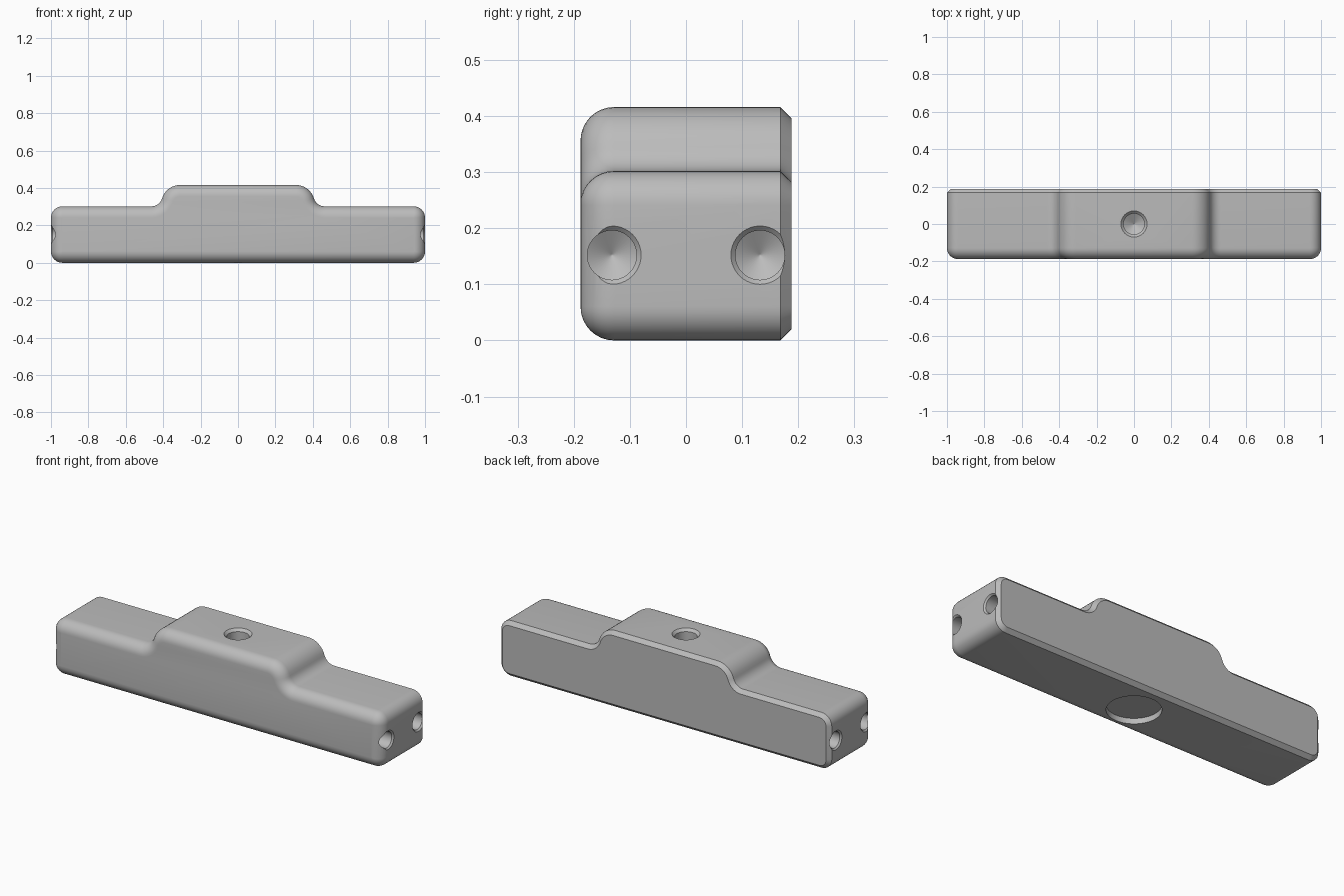
import bpy, bmesh, math
from mathutils import Matrix, Vector

cube = bpy.data.objects.get("Cube")
if cube:
    bpy.data.objects.remove(cube)

grey = bpy.data.materials.new("satin grey")
grey.use_nodes = True
colour = (0.5, 0.5, 0.5, 1)
grey.diffuse_color = colour
grey.node_tree.nodes["Principled BSDF"].inputs["Base Color"].default_value = colour

LENGTH, HALF_DEPTH, LOW, HIGH = 1.0, 0.188, 0.302, 0.416
CORNER, CREST, VALLEY = 0.061, 0.1, 0.06    # profile arc radii
FILLET, CHAMFER = 0.06, 0.02                # front and back edges
STEPS = 8


def arc(cx, cz, radius, start, end):
    for i in range(STEPS + 1):
        a = start + (end - start) * i / STEPS
        yield cx + radius * math.cos(a), cz + radius * math.sin(a)


def outline(inset):
    """Stepped outline, pulled inwards by an even inset."""
    crest_x, crest_z = 0.31, HIGH - CREST
    valley_z = LOW + VALLEY
    rise = valley_z - crest_z
    run = math.sqrt((CREST + VALLEY) ** 2 - rise ** 2)
    tilt = math.atan2(rise, run)
    end_x = LENGTH - CORNER
    quarter = math.pi / 2
    half = list(arc(end_x, CORNER, CORNER - inset, -quarter, 0))
    half += arc(end_x, LOW - CORNER, CORNER - inset, 0, quarter)
    half += arc(crest_x + run, valley_z, VALLEY + inset, -quarter, tilt - math.pi)
    half += arc(crest_x, crest_z, CREST - inset, tilt, quarter)
    return half + [(-x, z) for x, z in reversed(half)]


def finish(bm, name):
    bmesh.ops.recalc_face_normals(bm, faces=bm.faces)
    mesh = bpy.data.meshes.new(name)
    bm.to_mesh(mesh)
    bm.free()
    mesh.materials.append(grey)
    obj = bpy.data.objects.new(name, mesh)
    bpy.context.collection.objects.link(obj)
    return obj


def skin(bm, rings):
    for a, b in zip(rings, rings[1:]):
        for i in range(len(a)):
            j = (i + 1) % len(a)
            bm.faces.new((a[i], a[j], b[j], b[i]))
    bm.faces.new(rings[0])
    bm.faces.new(rings[-1])


# Stepped body: rounded front edge, straight sides, chamfered back edge
sections = []
for i in range(STEPS + 1):
    a = math.pi / 2 * i / STEPS
    sections.append((-HALF_DEPTH + FILLET * (1 - math.cos(math.pi / 2 - a)),
                     FILLET * (1 - math.sin(math.pi / 2 - a))))
sections = [(-HALF_DEPTH + FILLET * (1 - math.sin(math.pi / 2 * i / STEPS)),
             FILLET * (1 - math.cos(math.pi / 2 * i / STEPS)))
            for i in range(STEPS, -1, -1)]
sections += [(HALF_DEPTH - CHAMFER, 0), (HALF_DEPTH, CHAMFER)]
bm = bmesh.new()
skin(bm, [[bm.verts.new((x, y, z)) for x, z in outline(inset)] for y, inset in sections])
body = finish(bm, "stepped_body")


def drill(name, profile, position, direction):
    """Cut a round hole; profile lists (radius, depth) below the surface."""
    bm = bmesh.new()
    sides = 40
    rings = [[bm.verts.new((r * math.cos(math.tau * i / sides),
                            r * math.sin(math.tau * i / sides), d))
              for i in range(sides)] for r, d in profile]
    skin(bm, rings)
    turn = Vector((0, 0, 1)).rotation_difference(Vector(direction)).to_matrix().to_4x4()
    bmesh.ops.transform(bm, matrix=Matrix.Translation(position) @ turn, verts=bm.verts)
    cutter = finish(bm, name)
    cutter.hide_render = True
    cut = body.modifiers.new(name, 'BOOLEAN')
    cut.operation, cut.solver, cut.object = 'DIFFERENCE', 'EXACT', cutter
    bpy.context.view_layer.objects.active = body
    bpy.ops.object.modifier_apply(modifier=cut.name)
    bpy.data.objects.remove(cutter)


def countersunk(rim, bore, depth):
    sink = rim - bore
    return [(rim, -0.02), (rim, 0), (bore, sink), (bore, depth), (0.001, depth + bore * 0.6)]


# Countersunk holes in the ends and top, shallow round recess underneath
for side in (-1, 1):
    for y in (-0.132, 0.132):
        drill("end_hole", countersunk(0.052, 0.044, 0.15), (side * LENGTH, y, 0.152), (-side, 0, 0))
drill("top_hole", countersunk(0.07, 0.056, 0.2), (0, 0, HIGH), (0, 0, -1))
drill("base_recess", [(0.133, -0.02), (0.133, 0.03)], (0, 0, 0), (0, 0, 1))

# Smooth fillets with crisp hole rims and chamfers
bpy.ops.object.select_all(action='DESELECT')
body.select_set(True)
bpy.context.view_layer.objects.active = body
bpy.ops.object.shade_smooth_by_angle(angle=math.radians(30))
